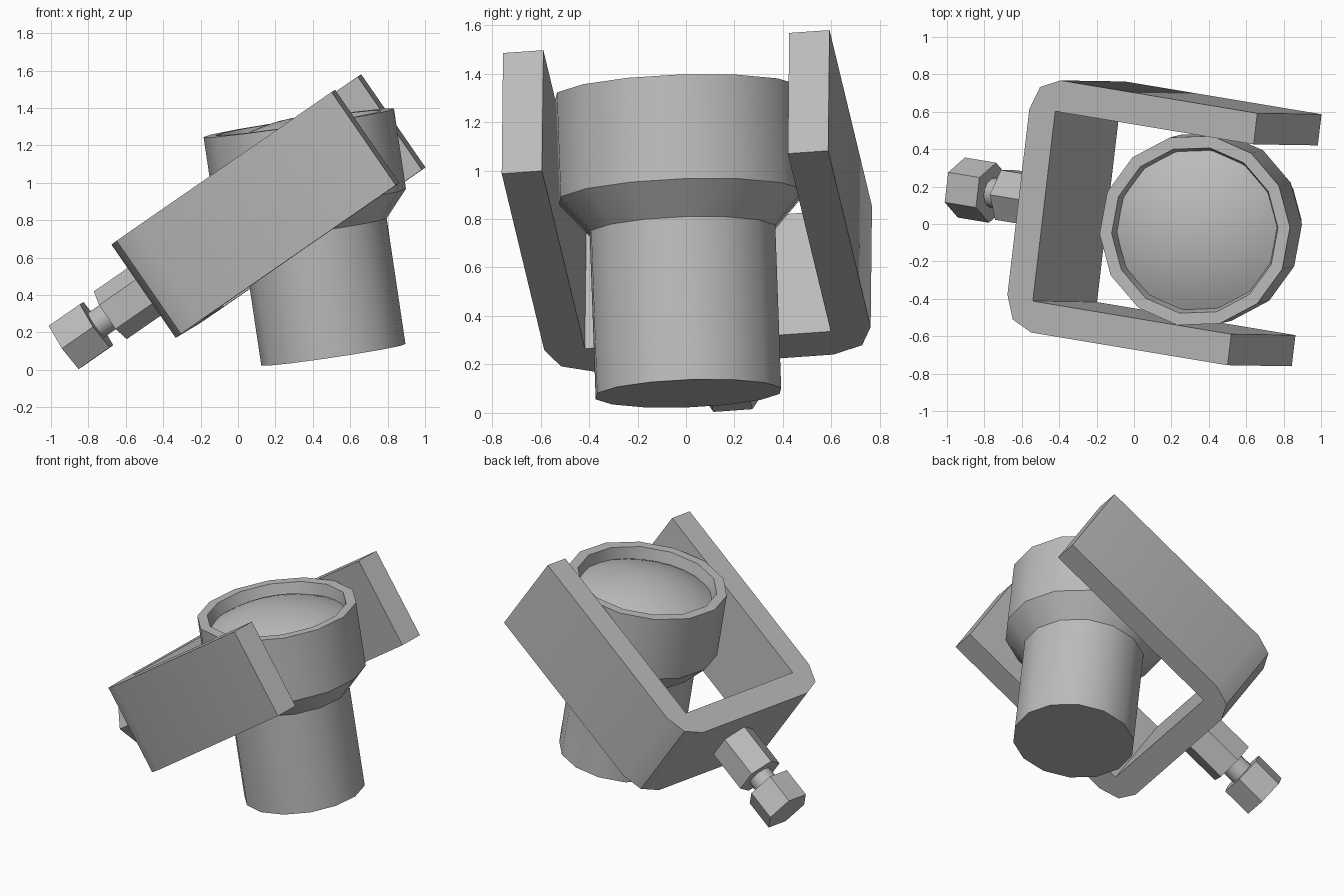
import bpy, bmesh, math
from mathutils import Matrix, Vector

cube = bpy.data.objects.get("Cube")
if cube:
    bpy.data.objects.remove(cube, do_unlink=True)

grey = bpy.data.materials.new("plain grey")
grey.use_nodes = True
grey.diffuse_color = (0.5, 0.5, 0.5, 1)
grey.node_tree.nodes["Principled BSDF"].inputs["Base Color"].default_value = (0.5, 0.5, 0.5, 1)


def frame(x, y, z, origin):
    """Matrix from three axes and an origin."""
    m = Matrix((x, y, z)).transposed().to_4x4()
    m.translation = origin
    return m


def finish(name, bm, matrix):
    bmesh.ops.remove_doubles(bm, verts=bm.verts, dist=0.0001)
    bmesh.ops.recalc_face_normals(bm, faces=bm.faces)
    mesh = bpy.data.meshes.new(name)
    bm.to_mesh(mesh)
    bm.free()
    mesh.materials.append(grey)
    obj = bpy.data.objects.new(name, mesh)
    obj.matrix_world = matrix
    bpy.context.collection.objects.link(obj)
    bpy.ops.object.select_all(action='DESELECT')
    obj.select_set(True)
    bpy.context.view_layer.objects.active = obj
    bpy.ops.object.shade_smooth_by_angle(angle=math.radians(30))
    return obj


def lathe(name, profile, sides, matrix, turn=0.0):
    """Revolve (radius, height) points around local z."""
    bm = bmesh.new()
    spin = Matrix.Rotation(turn, 3, 'Z')
    verts = [bm.verts.new(spin @ Vector((r, 0, h))) for r, h in profile]
    edges = [bm.edges.new(pair) for pair in zip(verts, verts[1:])]
    bmesh.ops.spin(bm, geom=verts + edges, cent=(0, 0, 0), axis=(0, 0, 1),
                   angle=math.tau, steps=sides, use_duplicate=False)
    return finish(name, bm, matrix)


# Lamp housing, leaning slightly, with a recessed front rim
axis = Vector((-0.185, -0.045, 1.24)).normalized()
side = Vector((0, 1, 0)).cross(axis).normalized()
lamp = frame(side, axis.cross(side), axis, Vector((0.51, 0.01, 0.08)))
lathe("lamp_housing", [(0, 0), (0.39, 0), (0.39, 0.68), (0.515, 0.82),
                       (0.515, 1.255), (0.45, 1.255), (0.43, 1.16), (0, 1.16)],
      14, lamp, math.radians(2))

# Domed lens inside the rim
rim_r, rise, base = 0.433, 0.11, 1.175
ball = (rim_r ** 2 + rise ** 2) / (2 * rise)
sweep = math.asin(rim_r / ball)
dome = [(ball * math.sin(sweep * i / 8), base + rise - ball * (1 - math.cos(sweep * i / 8)))
        for i in range(9)]
lathe("lens", dome, 28, lamp)

# Bracket axes: x along the arms, y across, z up the width
along = Vector((1.2, -0.2, 0.83)).normalized()
up = Vector((-0.34, 0.005, 0.5))
up = (up - along * up.dot(along)).normalized()
across = up.cross(along)
length, half, thick, width, bend = 1.47, 0.68, 0.168, 0.605, 0.18
tip = Vector((0.50, -0.755, 1.485))
back = tip + across * half - along * length - up * width / 2

# U-shaped bracket: rounded outer corners, square inner corners
arc = [(bend * (1 - math.cos(a)), half - bend + bend * math.sin(a))
       for a in (0, math.pi / 4, math.pi / 2)]
upper = arc + [(length, half), (length, half - thick), (thick, half - thick)]
outline = upper + [(x, -y) for x, y in reversed(upper)]
bm = bmesh.new()
face = bm.faces.new([bm.verts.new((x, y, -width / 2)) for x, y in outline])
out = bmesh.ops.extrude_face_region(bm, geom=[face], use_keep_orig=True)
bmesh.ops.translate(bm, vec=(0, 0, width),
                    verts=[v for v in out["geom"] if isinstance(v, bmesh.types.BMVert)])
finish("bracket", bm, frame(along, across, up, back))

# Mounting bolt sticking out of the back of the bracket
bolt = frame(across, up, -along, back)
lathe("bolt_nut", [(0, -0.02), (0.155, -0.02), (0.155, 0.29), (0, 0.29)], 6, bolt, math.pi / 6)
lathe("bolt_neck", [(0.08, 0.27), (0.08, 0.4)], 14, bolt)
lathe("bolt_head", [(0, 0.38), (0.162, 0.38), (0.162, 0.585), (0, 0.585)], 6, bolt)
